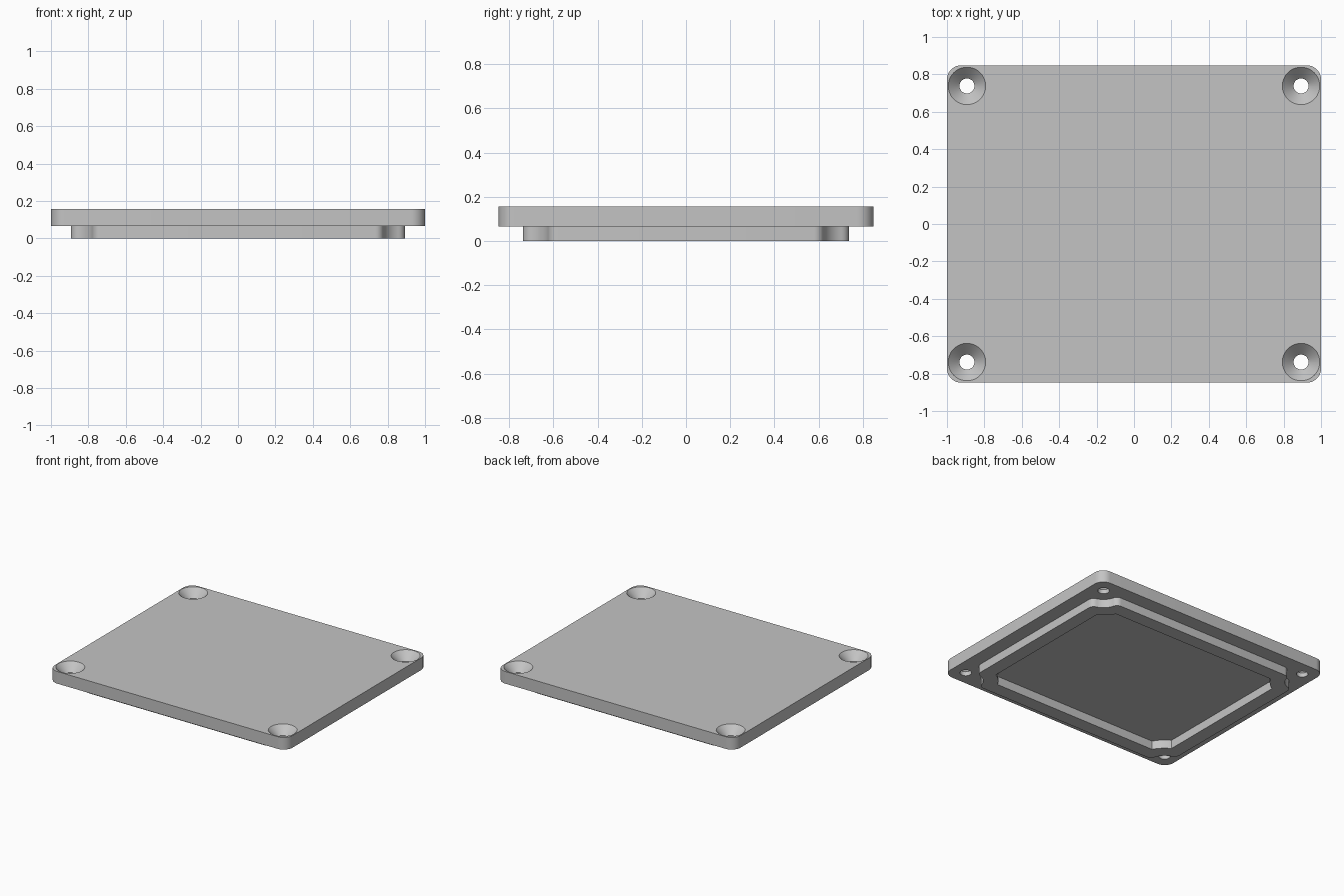
import bpy, bmesh
from math import sin, cos, pi, sqrt, asin, atan2, radians

cube = bpy.data.objects.get("Cube")
if cube:
    bpy.data.objects.remove(cube, do_unlink=True)

HALF_X, HALF_Y = 1.0, 0.848       # plate half sizes
HOLE_X, HOLE_Y = 0.893, 0.738     # screw hole centres
SEAM, TOP = 0.065, 0.157          # underside and top of the plate

grey = bpy.data.materials.new("plain grey")
grey.use_nodes = True
grey.diffuse_color = (0.55, 0.55, 0.55, 1)
grey.node_tree.nodes["Principled BSDF"].inputs["Base Color"].default_value = grey.diffuse_color


def arc(cx, cy, r, a0, a1, n):
    return [(cx + r * cos(a0 + (a1 - a0) * i / n), cy + r * sin(a0 + (a1 - a0) * i / n))
            for i in range(n + 1)]


def four_corners(corner):
    """Mirror a counter-clockwise +x +y corner into a closed outline."""
    left = [(-x, y) for x, y in reversed(corner)]
    return corner + left + [(-x, -y) for x, y in corner] + [(-x, -y) for x, y in reversed(left)][::-1]


def make_object(name, bm):
    bmesh.ops.recalc_face_normals(bm, faces=bm.faces)
    mesh = bpy.data.meshes.new(name)
    bm.to_mesh(mesh)
    bm.free()
    mesh.materials.append(grey)
    obj = bpy.data.objects.new(name, mesh)
    bpy.context.collection.objects.link(obj)
    return obj


def prism(name, outline, z0, z1):
    bm = bmesh.new()
    base = bm.faces.new([bm.verts.new((x, y, z0)) for x, y in outline])
    top = bmesh.ops.extrude_face_region(bm, geom=[base])["geom"]
    bmesh.ops.translate(bm, vec=(0, 0, z1 - z0),
                        verts=[v for v in top if isinstance(v, bmesh.types.BMVert)])
    return make_object(name, bm)


def lathe(name, profile, x, y, n=48):
    """Closed solid of revolution from (radius, height) points."""
    bm = bmesh.new()
    rings = [[bm.verts.new((x + r * cos(2 * pi * i / n), y + r * sin(2 * pi * i / n), z))
              for i in range(n)] for r, z in profile]
    for a, b in zip(rings, rings[1:]):
        for i in range(n):
            j = (i + 1) % n
            bm.faces.new((a[i], a[j], b[j], b[i]))
    bm.faces.new(rings[0])
    bm.faces.new(rings[-1])
    return make_object(name, bm)


def cut(target, cutter):
    cutter.hide_render = True
    mod = target.modifiers.new("cut", 'BOOLEAN')
    mod.operation, mod.solver, mod.object = 'DIFFERENCE', 'EXACT', cutter
    bpy.ops.object.select_all(action='DESELECT')
    bpy.context.view_layer.objects.active = target
    target.select_set(True)
    bpy.ops.object.modifier_apply(modifier=mod.name)
    bpy.data.objects.remove(cutter, do_unlink=True)


def smooth(obj):
    bpy.ops.object.select_all(action='DESELECT')
    bpy.context.view_layer.objects.active = obj
    obj.select_set(True)
    bpy.ops.object.shade_smooth_by_angle(angle=radians(30))


# Cover plate with rounded corners and four countersunk holes
R = 0.075
plate = prism("cover_plate", four_corners(arc(HALF_X - R, HALF_Y - R, R, 0, pi / 2, 10)), SEAM, TOP)
countersink = [(0.04, SEAM - 0.05), (0.04, TOP - 0.06), (0.1, TOP), (0.1, TOP + 0.05)]
for sx in (-1, 1):
    for sy in (-1, 1):
        cut(plate, lathe("hole_cutter", countersink, sx * HOLE_X, sy * HOLE_Y))
smooth(plate)

# Locating rim: corners scooped around the holes, blended with small fillets
SCOOP, FILLET, WALL = 0.12, 0.045, 0.104
d = sqrt((SCOOP + FILLET) ** 2 - FILLET ** 2)
t = atan2(FILLET, d)
outer = arc(HOLE_X - FILLET, HOLE_Y - d, FILLET, 0, pi / 2 - t, 6)
outer += arc(HOLE_X, HOLE_Y, SCOOP, 1.5 * pi - t, pi + t, 14)[1:]
outer += arc(HOLE_X - d, HOLE_Y - FILLET, FILLET, t, pi / 2, 6)[1:]
rim = prism("locating_rim", four_corners(outer), 0, SEAM)

# Pocket inside the rim, following the scoops at an even wall thickness
r = SCOOP + WALL
u = asin(WALL / r)
inner = arc(HOLE_X, HOLE_Y, r, 1.5 * pi - u, pi + u, 10)
cut(rim, prism("pocket_cutter", four_corners(inner), -0.05, SEAM + 0.05))
smooth(rim)
